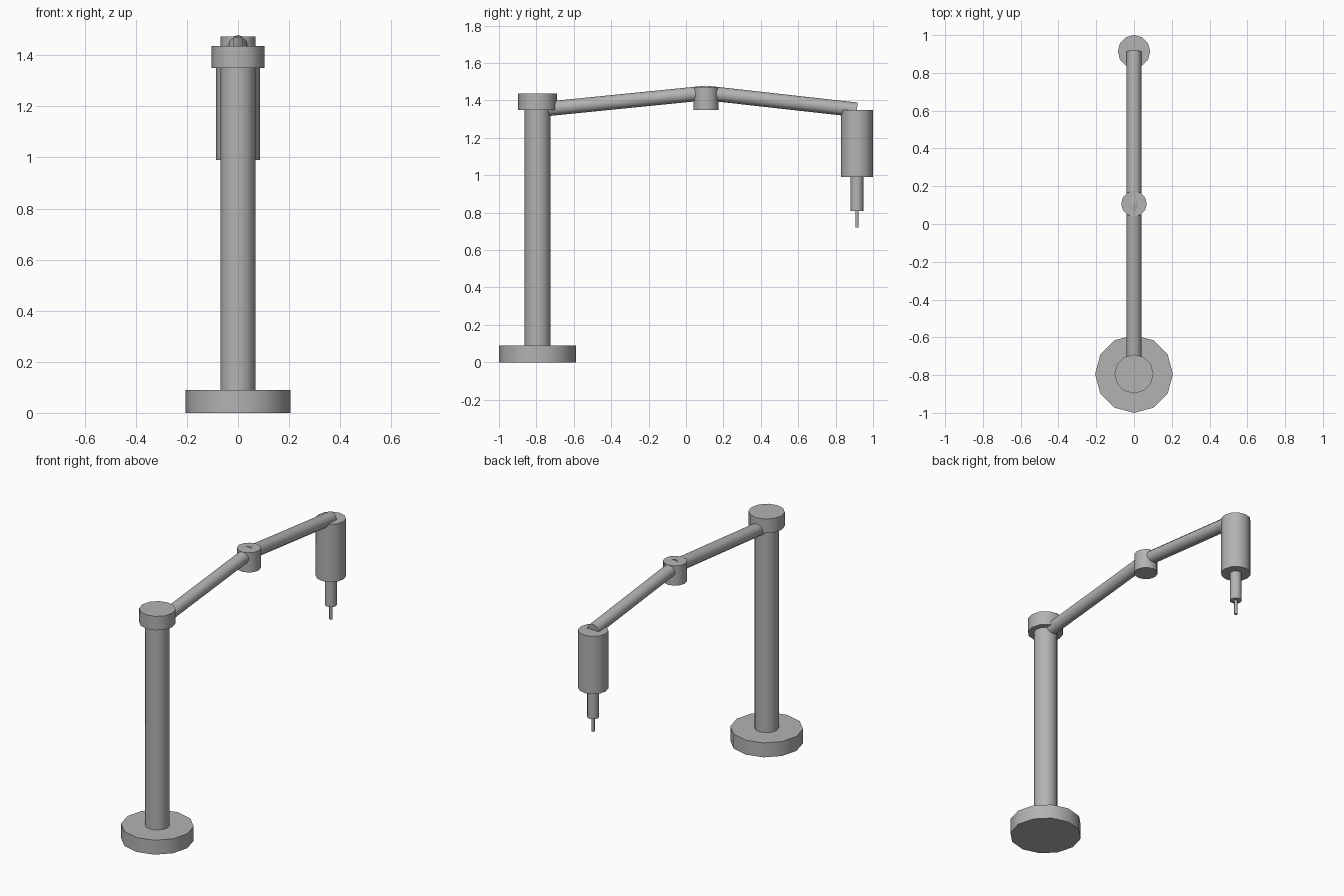
import bpy
import math
from mathutils import Vector

if "Cube" in bpy.data.objects:
    bpy.data.objects.remove(bpy.data.objects["Cube"])

# Single grey finish
grey = bpy.data.materials.new("grey metal")
grey.diffuse_color = (0.45, 0.45, 0.45, 1)
grey.use_nodes = True
grey.node_tree.nodes["Principled BSDF"].inputs["Base Color"].default_value = (0.45, 0.45, 0.45, 1)


def rod(name, start, end, radius, sides=12):
    """Capped cylinder running between two points."""
    a, b = Vector(start), Vector(end)
    axis = b - a
    bpy.ops.mesh.primitive_cylinder_add(
        vertices=sides, radius=radius, depth=axis.length, location=(a + b) / 2,
        rotation=axis.to_track_quat('Z', 'Y').to_euler())
    obj = bpy.context.object
    obj.name = name
    obj.data.materials.append(grey)
    bpy.ops.object.shade_smooth_by_angle(angle=math.radians(35))
    return obj


def upright(name, y, bottom, top, radius):
    return rod(name, (0, y, bottom), (0, y, top), radius)


COLUMN_Y, ELBOW_Y, HEAD_Y = -0.794, 0.107, 0.914

# Stand
upright("base", COLUMN_Y, 0, 0.09, 0.206)
upright("column", COLUMN_Y, 0.09, 1.35, 0.069)
upright("shoulder_cap", COLUMN_Y, 1.35, 1.437, 0.103)

# Two-part arm with elbow
shoulder = (0, COLUMN_Y, 1.35)
elbow = (0, ELBOW_Y, 1.44)
wrist = (0, HEAD_Y, 1.35)
rod("lower_arm", shoulder, elbow, 0.039)
upright("elbow_joint", ELBOW_Y, 1.35, 1.473, 0.068)
rod("upper_arm", elbow, wrist, 0.039)

# Tool head
upright("head", HEAD_Y, 0.99, 1.35, 0.086)
upright("spindle", HEAD_Y, 0.81, 0.99, 0.034)
upright("tip", HEAD_Y, 0.72, 0.81, 0.009)
